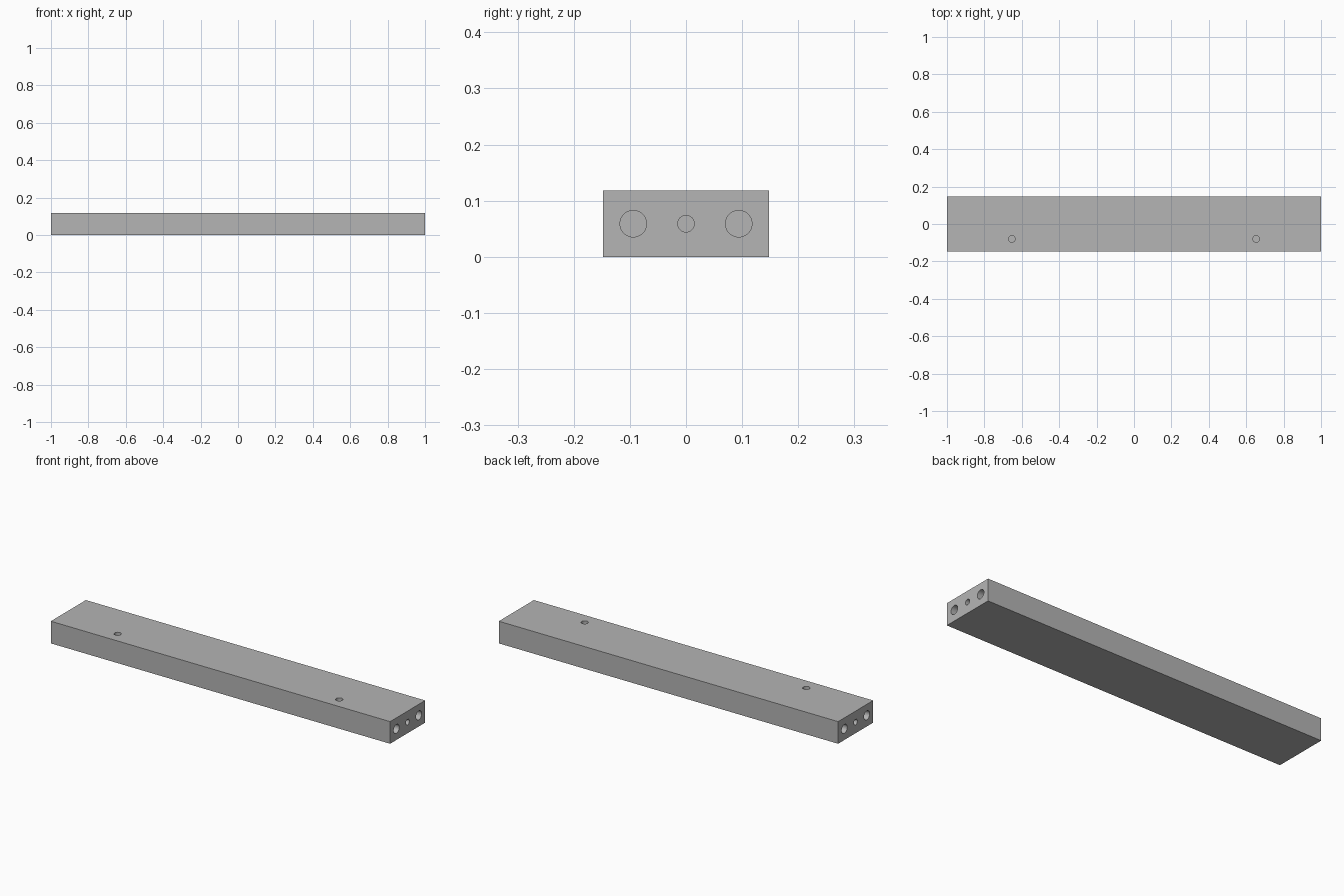
import bpy
from math import radians

if "Cube" in bpy.data.objects:
    bpy.data.objects.remove(bpy.data.objects["Cube"])

W, H = 0.295, 0.118   # bar width and height

# Main bar
bpy.ops.mesh.primitive_cube_add(size=1, location=(0, 0, H / 2))
bar = bpy.context.object
bar.name = "drilled_bar"
bar.scale = (2, W, H)
bpy.ops.object.transform_apply(location=True, scale=True)

# Dark grey finish
grey = bpy.data.materials.new("dark_grey")
grey.diffuse_color = (0.46, 0.46, 0.46, 1)
grey.use_nodes = True
grey.node_tree.nodes["Principled BSDF"].inputs["Base Color"].default_value = grey.diffuse_color
bar.data.materials.append(grey)


def drill(name, radius, depth, mouth, axis, side=1):
    """Cut a blind round hole into the bar, its mouth centred on a face."""
    extra = 0.02
    centre = list(mouth)
    centre[axis] += side * (extra - depth) / 2
    rot = (0, radians(90), 0) if axis == 0 else (0, 0, 0)
    bpy.ops.mesh.primitive_cylinder_add(vertices=48, radius=radius, depth=depth + extra,
                                        location=centre, rotation=rot)
    cutter = bpy.context.object
    cutter.name = name
    cutter.hide_render = True
    cutter.data.materials.append(grey)
    mod = bar.modifiers.new(name, 'BOOLEAN')
    mod.operation = 'DIFFERENCE'
    mod.solver = 'EXACT'
    mod.object = cutter
    bpy.context.view_layer.objects.active = bar
    bpy.ops.object.modifier_apply(modifier=mod.name)
    bpy.data.objects.remove(cutter, do_unlink=True)


for s in (-1, 1):
    # Two dowel holes and one screw hole in each end
    for y in (-0.094, 0.094):
        drill("dowel_hole", 0.0236, 0.18, (s, y, H / 2), 0, s)
    drill("screw_hole", 0.0148, 0.24, (s, 0, H / 2), 0, s)
    # Pin hole in the top face
    drill("pin_hole", 0.0177, 0.07, (s * 0.653, -0.08, H), 2)

# Smooth hole walls, sharp edges
bpy.ops.object.select_all(action='DESELECT')
bar.select_set(True)
bpy.context.view_layer.objects.active = bar
bpy.ops.object.shade_smooth_by_angle(angle=radians(30))
